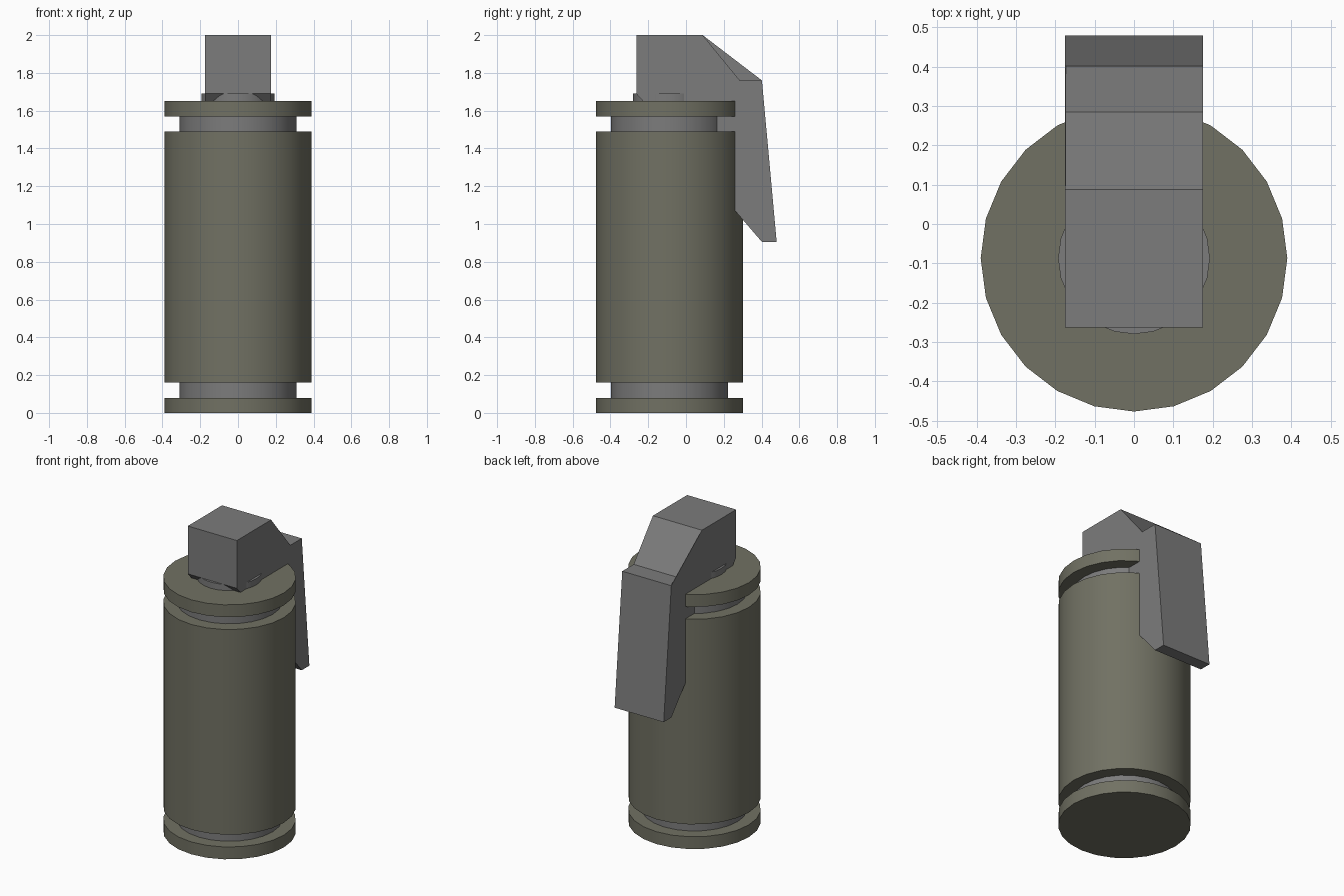
import bpy, bmesh, math

if "Cube" in bpy.data.objects:
    bpy.data.objects.remove(bpy.data.objects["Cube"])

AXIS_Y = -0.087   # centre line of the canister
SIDES = 24
HALF_W = 0.176    # half width of the lever


def material(name, rgb):
    m = bpy.data.materials.new(name)
    m.diffuse_color = (*rgb, 1)
    m.use_nodes = True
    m.node_tree.nodes["Principled BSDF"].inputs["Base Color"].default_value = m.diffuse_color
    return m


olive = material("olive_paint", (0.165, 0.165, 0.125))
steel = material("grey_steel", (0.2, 0.2, 0.2))


def disc(name, radius, z0, z1, mat):
    bpy.ops.mesh.primitive_cylinder_add(vertices=SIDES, radius=radius, depth=z1 - z0,
                                        location=(0, AXIS_Y, (z0 + z1) / 2))
    ob = bpy.context.object
    ob.name = name
    ob.data.materials.append(mat)
    bpy.ops.object.shade_smooth_by_angle(angle=math.radians(30))
    return ob


def side_prism(name, profile, x0, x1, mat):
    """Extrude a (y, z) profile along x."""
    bm = bmesh.new()
    face = bm.faces.new([bm.verts.new((x0, y, z)) for y, z in profile])
    ext = bmesh.ops.extrude_face_region(bm, geom=[face])
    moved = [g for g in ext["geom"] if isinstance(g, bmesh.types.BMVert)]
    bmesh.ops.translate(bm, verts=moved, vec=(x1 - x0, 0, 0))
    bmesh.ops.recalc_face_normals(bm, faces=bm.faces)
    me = bpy.data.meshes.new(name)
    bm.to_mesh(me)
    bm.free()
    ob = bpy.data.objects.new(name, me)
    bpy.context.collection.objects.link(ob)
    me.materials.append(mat)
    return ob


# Canister: outer body, end rims and the grey collars in the grooves
disc("bottom_rim", 0.39, 0.0, 0.08, olive)
disc("bottom_collar", 0.31, 0.08, 0.16, steel)
disc("body", 0.39, 0.16, 1.49, olive)
disc("top_collar", 0.31, 1.49, 1.57, steel)
disc("top_rim", 0.39, 1.57, 1.65, olive)
disc("neck", 0.193, 1.65, 1.69, steel)

# Fuse block and lever in one profile; the inner edge runs inside the body
side_prism("fuse_and_lever", [
    (-0.263, 2.0), (0.088, 2.0), (0.285, 1.76), (0.402, 1.76),
    (0.48, 0.905), (0.402, 0.905), (0.26, 1.07), (0.2, 1.14),
    (0.1, 1.45), (-0.2, 1.62), (-0.263, 1.69)], -HALF_W, HALF_W, steel)

# Thin web closing the notch above the lever on the left side
side_prism("lever_web", [(0.088, 2.0), (0.285, 1.76), (0.402, 1.76)],
           -HALF_W, -HALF_W + 0.003, steel)
